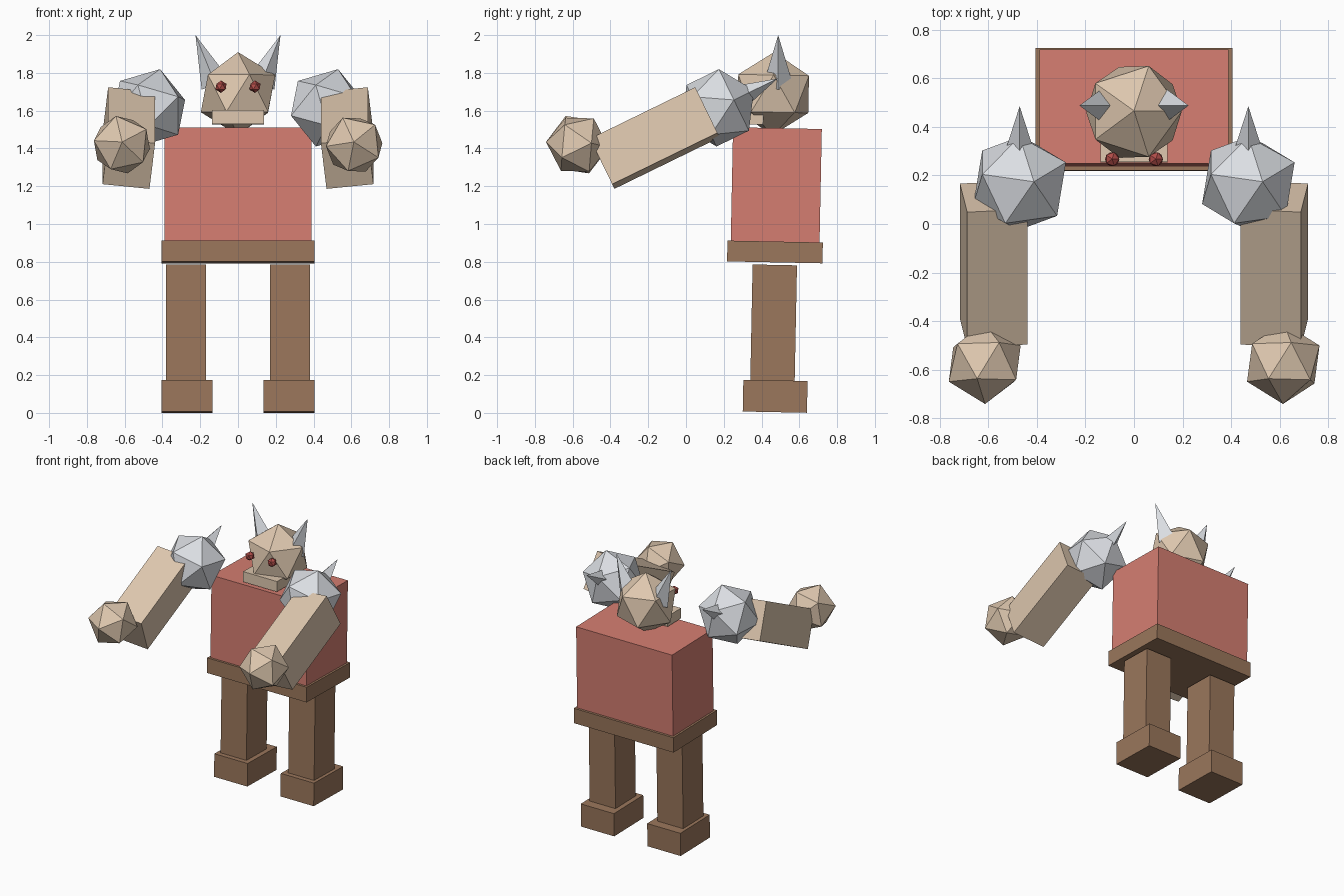
import bpy
from math import radians
from mathutils import Matrix, Vector

cube = bpy.data.objects.get("Cube")
if cube:
    bpy.data.objects.remove(cube, do_unlink=True)


def material(name, rgb):
    linear = [(c / 255) ** 2.2 for c in rgb] + [1]
    mat = bpy.data.materials.new(name)
    mat.use_nodes = True
    mat.diffuse_color = linear
    mat.node_tree.nodes["Principled BSDF"].inputs["Base Color"].default_value = linear
    return mat


SKIN = material("tan_skin", (221, 198, 173))
SHIRT = material("red_shirt", (212, 125, 113))
BROWN = material("brown_leather", (153, 118, 92))
STEEL = material("pale_steel", (218, 221, 226))
EYE = material("dark_red_eye", (175, 78, 74))


def rot(angle, axis):
    return Matrix.Rotation(angle, 4, axis)


LEAN = rot(-0.02, 'X')            # slight backward lean of the whole body
RAISE = rot(radians(-64), 'X')    # arms lifted forward from hanging


def place(name, mat, loc, turn, size=(1, 1, 1)):
    ob = bpy.context.object
    ob.name = ob.data.name = name
    ob.data.materials.append(mat)
    ob.data.transform(Matrix.Diagonal((*size, 1)))
    ob.matrix_world = Matrix.Translation(loc) @ turn
    return ob


def box(name, mat, loc, size, turn=LEAN):
    bpy.ops.mesh.primitive_cube_add(size=1)
    return place(name, mat, loc, turn, size)


def ball(name, mat, loc, radius, turn=LEAN):
    bpy.ops.mesh.primitive_ico_sphere_add(subdivisions=1, radius=radius)
    return place(name, mat, loc, turn)


def spike(name, mat, tip, radius, length, turn):
    # four-sided cone placed by its tip
    bpy.ops.mesh.primitive_cone_add(vertices=4, radius1=radius, radius2=0, depth=length)
    axis = turn.to_3x3() @ Vector((0, 0, length / 2))
    return place(name, mat, Vector(tip) - axis, turn)


# Body
box("torso", SHIRT, (0, 0.478, 1.205), (0.78, 0.47, 0.605))
box("belt", BROWN, (0, 0.471, 0.852), (0.81, 0.505, 0.11))

# Head
ball("head", SKIN, (0, 0.462, 1.69), 0.22)
box("jaw", SKIN, (0, 0.332, 1.565), (0.275, 0.155, 0.075))

for side, s in (("left", 1), ("right", -1)):
    # Legs
    box(side + "_leg", BROWN, (s * 0.275, 0.464, 0.476), (0.21, 0.235, 0.615))
    box(side + "_foot", BROWN, (s * 0.27, 0.472, 0.088), (0.27, 0.34, 0.168))

    # Eyes and horns
    ball(side + "_eye", EYE, (s * 0.09, 0.267, 1.727), 0.033)
    spike(side + "_horn", STEEL, (s * 0.225, 0.488, 2.0), 0.078, 0.28,
          rot(s * radians(22), 'Y'))

    # Shoulder guards
    ball(side + "_shoulder", STEEL, (s * 0.471, 0.168, 1.615), 0.213, RAISE)
    spike(side + "_shoulder_spike", STEEL, (s * 0.471, 0.485, 1.77), 0.09, 0.31, RAISE)

    # Arms and fists
    box(side + "_arm", SKIN, (s * 0.578, -0.165, 1.455), (0.25, 0.27, 0.62),
        RAISE @ rot(-s * 0.11, 'Z'))
    ball(side + "_fist", SKIN, (s * 0.615, -0.575, 1.42), 0.167,
         rot(-s * 0.1, 'Y') @ rot(radians(-95), 'X'))
